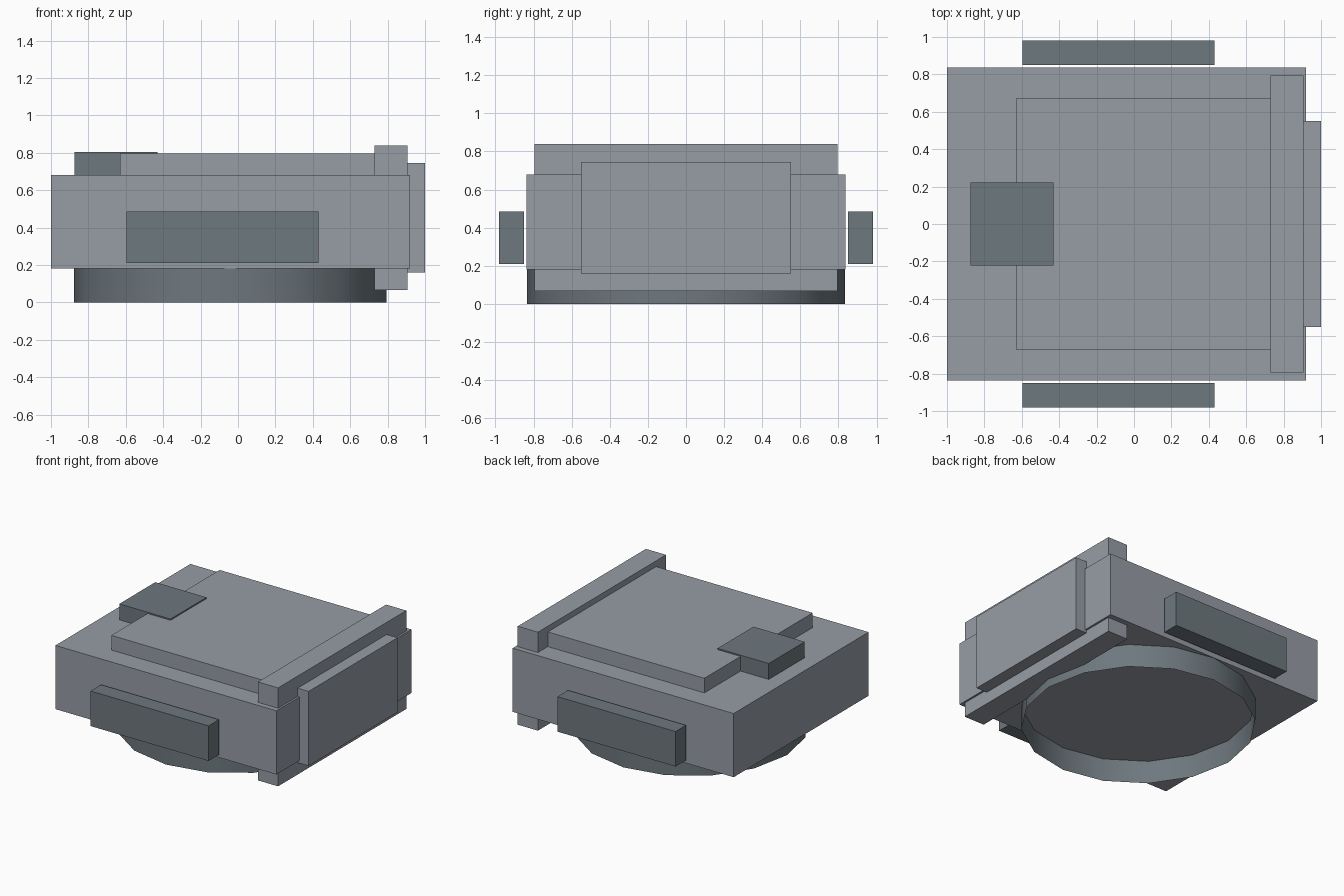
import bpy, bmesh, math
from mathutils import Matrix

if "Cube" in bpy.data.objects:
    bpy.data.objects.remove(bpy.data.objects["Cube"])


def material(name, rgb):
    m = bpy.data.materials.new(name)
    m.diffuse_color = (*rgb, 1.0)
    m.use_nodes = True
    m.node_tree.nodes["Principled BSDF"].inputs["Base Color"].default_value = m.diffuse_color
    return m


light_grey = material("light grey", (0.31, 0.335, 0.375))
dark_grey = material("dark blue grey", (0.155, 0.188, 0.209))


def add_object(name, bm, mat):
    mesh = bpy.data.meshes.new(name)
    bm.to_mesh(mesh)
    bm.free()
    mesh.materials.append(mat)
    obj = bpy.data.objects.new(name, mesh)
    bpy.context.collection.objects.link(obj)
    return obj


def box(name, xs, ys, zs, mat):
    """Box given by its minimum and maximum on each axis."""
    bm = bmesh.new()
    size = [b - a for a, b in (xs, ys, zs)]
    centre = [(a + b) / 2 for a, b in (xs, ys, zs)]
    bmesh.ops.create_cube(bm, size=1, matrix=Matrix.Translation(centre) @ Matrix.Diagonal((*size, 1)))
    return add_object(name, bm, mat)


# Main body and raised roof panel
box("body", (-1.0, 0.92), (-0.837, 0.837), (0.18, 0.68), light_grey)
box("roof_panel", (-0.63, 0.74), (-0.672, 0.672), (0.67, 0.795), light_grey)

# Hatch over the edge of the roof panel
box("roof_hatch", (-0.875, -0.43), (-0.223, 0.223), (0.67, 0.805), dark_grey)

# Cross bar through the body, and the end plate
box("cross_bar", (0.73, 0.905), (-0.795, 0.795), (0.067, 0.84), light_grey)
box("end_plate", (0.90, 1.0), (-0.552, 0.552), (0.16, 0.745), light_grey)

# Side plates standing just off the body
for side, name in ((-1, "front_side_plate"), (1, "back_side_plate")):
    box(name, (-0.595, 0.43), sorted((side * 0.85, side * 0.98)), (0.21, 0.485), dark_grey)

# Turning ring below: an open sixteen-sided tube
bm = bmesh.new()
bmesh.ops.create_cone(bm, cap_ends=False, segments=16, radius1=0.835, radius2=0.835, depth=0.185,
                      matrix=Matrix.Translation((-0.041, 0, 0.0925)))
for face in bm.faces:
    face.smooth = True
add_object("turning_ring", bm, dark_grey)
